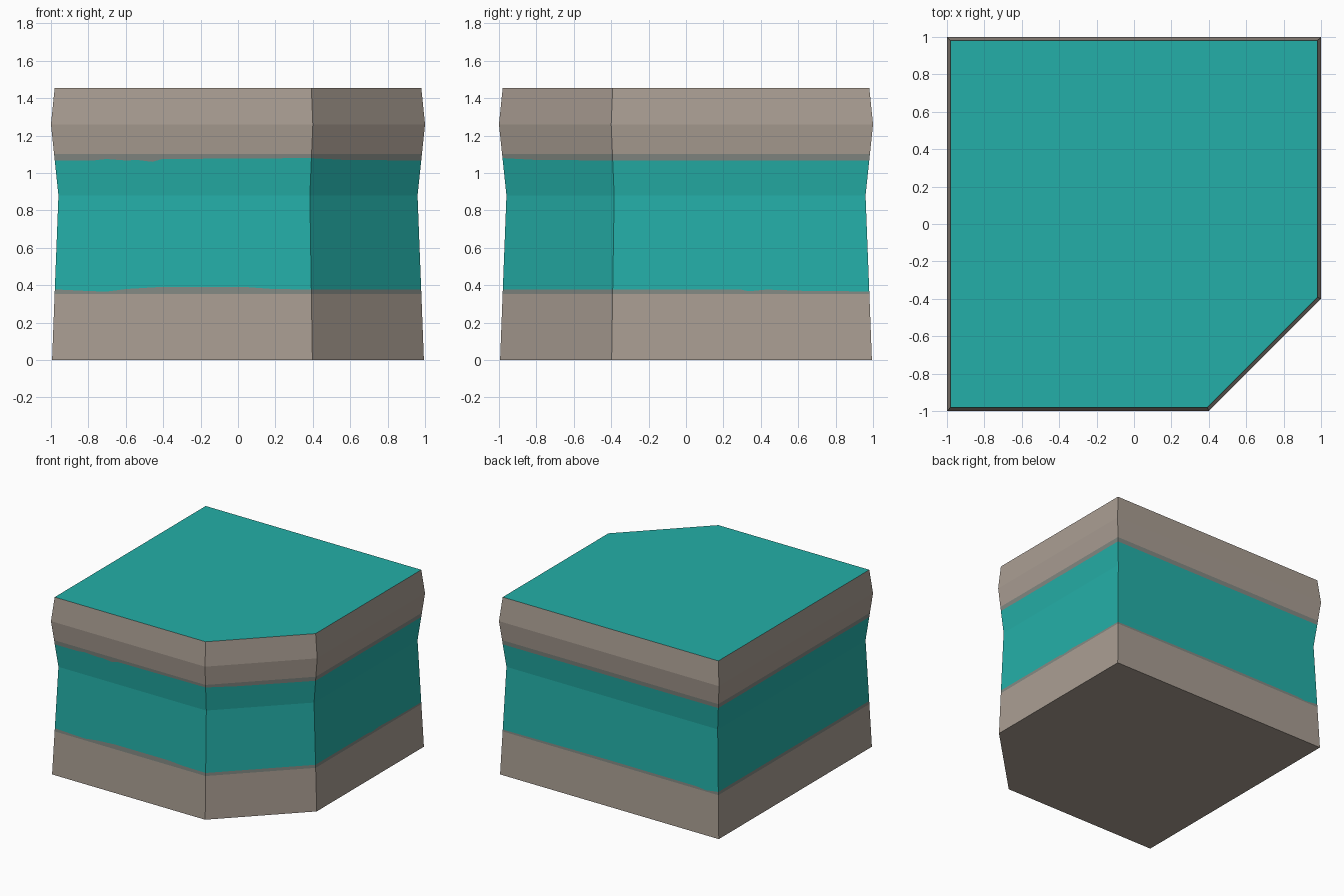
import bpy
import bmesh

if "Cube" in bpy.data.objects:
    bpy.data.objects.remove(bpy.data.objects["Cube"])


def material(name, rgb):
    """Flat colour from sRGB 0-255."""
    m = bpy.data.materials.new(name)
    lin = [((c / 255 + 0.055) / 1.055) ** 2.4 for c in rgb]
    m.diffuse_color = (*lin, 1)
    m.use_nodes = True
    m.node_tree.nodes["Principled BSDF"].inputs["Base Color"].default_value = m.diffuse_color
    return m


def interp(points, t):
    """Piecewise linear value through (t, value) points."""
    for (a, u), (b, v) in zip(points, points[1:]):
        if t <= b:
            return u + (v - u) * (t - a) / (b - a)
    return points[-1][1]


# Outline: square with one cut corner, anticlockwise from front left
OUTLINE = [(-1, -1), (0.4, -1), (1, -0.4), (1, 1), (-1, 1)]
# Outline scale by height: waisted in the middle
PROFILE = [(0, 0.994), (0.88, 0.96), (1.26, 1.0), (1.455, 0.98)]
STONE, TRIM, TEAL = 0, 1, 2

# Slightly ragged edges of the teal paint along each side: (fraction, height)
LOW = [
    [(0, .378), (.12, .37), (.2, .366), (.28, .38), (.4, .39), (.75, .39), (.85, .38), (1, .377)],
    [(0, .377), (1, .377)],
    [(0, .377), (.5, .377), (.53, .368), (.6, .377), (.75, .37), (1, .367)],
    [(0, .367), (.5, .375), (.9, .372), (.94, .362), (.97, .37), (1, .378)],
    [(0, .378), (1, .378)],
]
HIGH = [
    [(0, 1.067), (.15, 1.067), (.2, 1.075), (.28, 1.067), (.32, 1.07), (.38, 1.06), (.42, 1.075), (1, 1.08)],
    [(0, 1.08), (.3, 1.07), (1, 1.067)],
    [(0, 1.067), (1, 1.067)],
    [(0, 1.067), (1, 1.067)],
    [(0, 1.067), (1, 1.067)],
]
BANDS = [STONE, TRIM, TEAL, TEAL, TRIM, STONE, STONE]

bm = bmesh.new()

# Columns of vertices around the block, one vertex per band edge
columns = []
for i, (ax, ay) in enumerate(OUTLINE):
    bx, by = OUTLINE[(i + 1) % len(OUTLINE)]
    stops = sorted({t for t, _ in LOW[i] + HIGH[i]})[:-1]
    for t in stops:
        x, y = ax + (bx - ax) * t, ay + (by - ay) * t
        heights = [0, 0.352, interp(LOW[i], t), 0.88, interp(HIGH[i], t), 1.102, 1.26, 1.455]
        columns.append([bm.verts.new((x * interp(PROFILE, z), y * interp(PROFILE, z), z))
                        for z in heights])

# Side walls, coloured by band
for left, right in zip(columns, columns[1:] + columns[:1]):
    for k, colour in enumerate(BANDS):
        f = bm.faces.new((left[k], right[k], right[k + 1], left[k + 1]))
        f.material_index = colour

# Teal top and stone underside
bm.faces.new([c[-1] for c in columns]).material_index = TEAL
bm.faces.new([c[0] for c in reversed(columns)]).material_index = STONE

mesh = bpy.data.meshes.new("cut_corner_block")
bm.to_mesh(mesh)
bm.free()
mesh.materials.append(material("warm grey stone", (170, 158, 147)))
mesh.materials.append(material("grey green trim", (131, 137, 131)))
mesh.materials.append(material("teal", (36, 175, 168)))
block = bpy.data.objects.new("cut_corner_block", mesh)
bpy.context.collection.objects.link(block)
